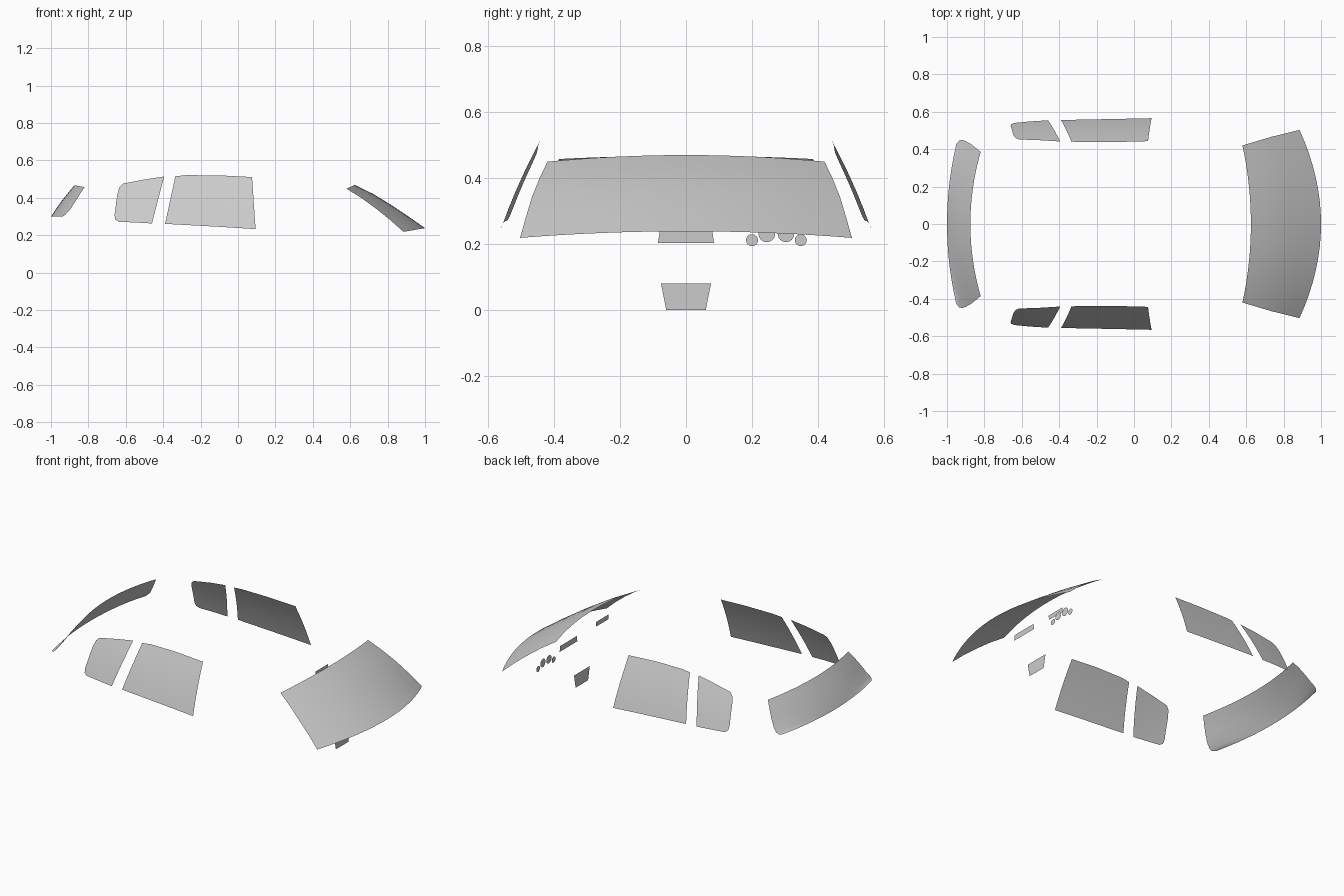
import bpy, bmesh, math
from mathutils import Vector

if "Cube" in bpy.data.objects:
    bpy.data.objects.remove(bpy.data.objects["Cube"])


def make(name, verts, faces, smooth=True):
    mesh = bpy.data.meshes.new(name)
    mesh.from_pydata(verts, [], faces)
    ob = bpy.data.objects.new(name, mesh)
    bpy.context.collection.objects.link(ob)
    for p in mesh.polygons:
        p.use_smooth = smooth
    return ob


def loft(name, rows, flip=False):
    n = len(rows[0])
    verts = [p for r in rows for p in r]
    faces = []
    for i in range(len(rows) - 1):
        for j in range(n - 1):
            f = (i * n + j, (i + 1) * n + j, (i + 1) * n + j + 1, i * n + j + 1)
            faces.append(f[::-1] if flip else f)
    return make(name, verts, faces)


# Curved end glass: each row is centre x, end x, half width, centre z, end z
def curved_glass(name, rows, flip=False, n=16):
    grid = []
    for xc, xe, w, zc, ze in rows:
        ts = [-1 + 2 * j / n for j in range(n + 1)]
        grid.append([(xc + (xe - xc) * t * t, w * t, zc + (ze - zc) * t * t) for t in ts])
    return loft(name, grid, flip)


curved_glass("windshield", [
    (0.625, 0.58, 0.42, 0.469, 0.449),
    (0.722, 0.66, 0.444, 0.421, 0.399),
    (0.817, 0.738, 0.467, 0.363, 0.342),
    (0.91, 0.813, 0.485, 0.301, 0.282),
    (1.0, 0.885, 0.503, 0.238, 0.218)])

curved_glass("rear_window", [
    (-0.875, -0.82, 0.385, 0.467, 0.457),
    (-0.908, -0.847, 0.408, 0.427, 0.417),
    (-0.942, -0.873, 0.428, 0.385, 0.375),
    (-0.972, -0.9, 0.443, 0.342, 0.334),
    (-0.987, -0.922, 0.45, 0.32, 0.311),
    (-0.995, -0.935, 0.445, 0.307, 0.301),
    (-1.0, -0.95, 0.427, 0.299, 0.299)], flip=True)


# Side glass leans inward with height and curves in towards the rear
def side_y(x, z):
    k = (z - 0.235) / 0.285
    return 0.565 - 0.127 * k + 0.028 * k * (1 - k) - 0.2 * max(0, -0.4 - x) ** 2


def side_glass(name, top, bottom, steps=6):
    rows = []
    for i in range(steps + 1):
        s = i / steps
        row = []
        for a, b in zip(top, bottom):
            p = Vector(a).lerp(Vector(b), s)
            row.append((p.x, -side_y(p.x, p.y), p.y))
        rows.append(row)
    ob = loft(name, rows)
    m = ob.modifiers.new("mirror", 'MIRROR')
    m.use_axis = (False, True, False)
    m.use_mirror_merge = False


side_glass("front_side_window",
           [(-0.335, 0.515), (-0.28, 0.521), (-0.1, 0.52), (0.075, 0.511)],
           [(-0.39, 0.261), (-0.32, 0.257), (-0.1, 0.245), (0.094, 0.233)])
side_glass("rear_side_window",
           [(-0.645, 0.42), (-0.633, 0.458), (-0.615, 0.476), (-0.5, 0.498), (-0.395, 0.514)],
           [(-0.66, 0.31), (-0.657, 0.284), (-0.638, 0.272), (-0.55, 0.268), (-0.46, 0.263)])


# Flat cabin panels facing the rear: x, half width and height at bottom and top
def panel(name, x, wb, zb, wt, zt):
    make(name, [(x, -wb, zb), (x, -wt, zt), (x, wt, zt), (x, wb, zb)], [(3, 2, 1, 0)], False)


panel("console_screen", 0.70, 0.06, 0.0, 0.076, 0.08)
panel("dash_display", 0.79, 0.085, 0.203, 0.08, 0.237)
panel("rear_view_mirror", 0.563, 0.058, 0.408, 0.06, 0.436)

# Round instrument dials
for i, (y, z, r) in enumerate([(0.2, 0.211, 0.018), (0.245, 0.23, 0.025),
                               (0.303, 0.23, 0.025), (0.348, 0.211, 0.018)]):
    pts = [(0.75, y + r * math.cos(a * math.pi / 12), z + r * math.sin(a * math.pi / 12))
           for a in range(24)]
    make(f"dial_{i + 1}", pts, [tuple(reversed(range(24)))], False)
